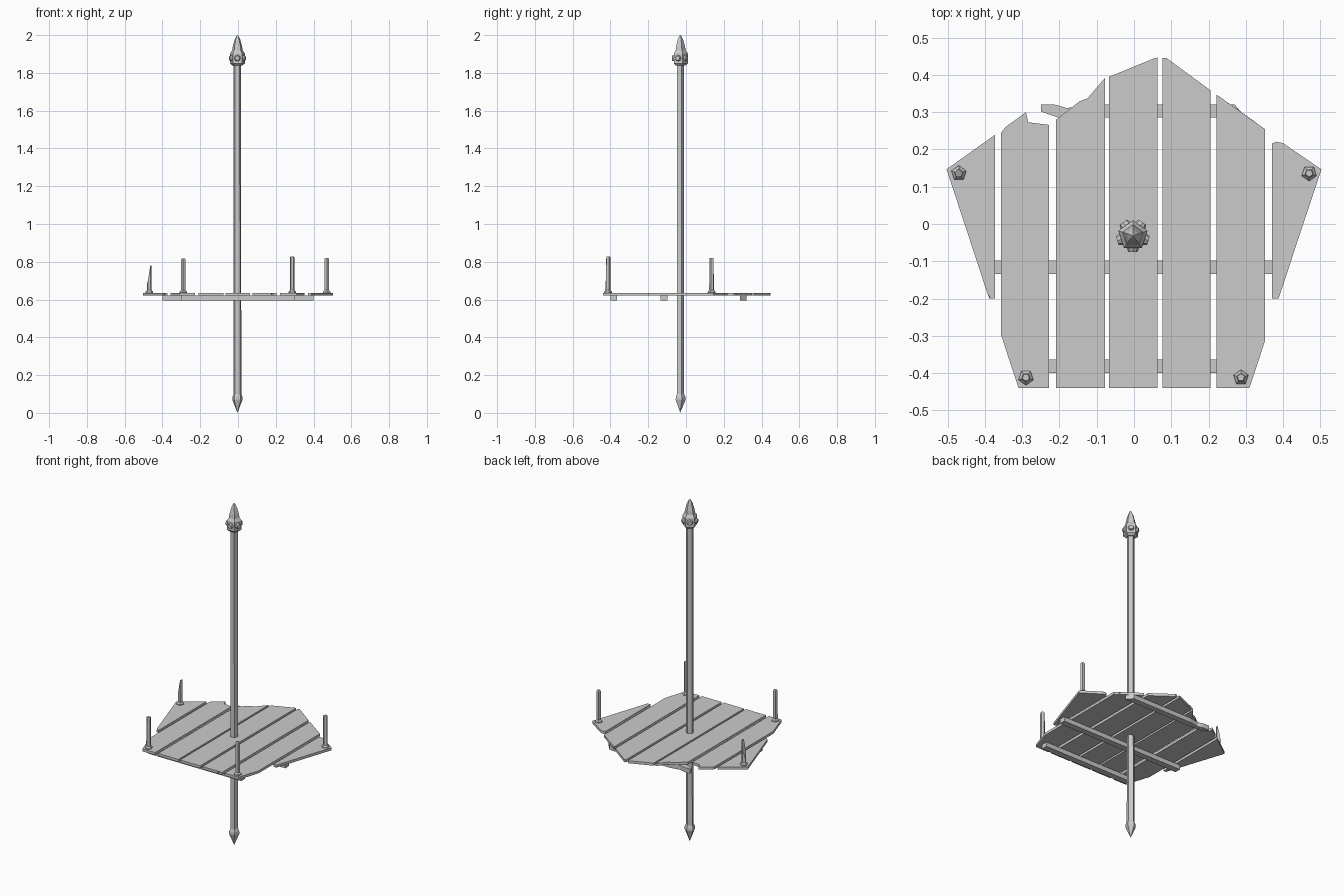
import bpy, bmesh, math

if "Cube" in bpy.data.objects:
    bpy.data.objects.remove(bpy.data.objects["Cube"])

SIDES = 5
CX, CY = -0.003, -0.031      # centre of the mast


def finish(bm, name):
    bmesh.ops.recalc_face_normals(bm, faces=bm.faces)
    me = bpy.data.meshes.new(name)
    bm.to_mesh(me)
    bm.free()
    ob = bpy.data.objects.new(name, me)
    bpy.context.collection.objects.link(ob)
    return ob


def lathe(name, x, y, rings, turn=90):
    """Five-sided turned part; rings are (radius, z), radius 0 makes a tip."""
    bm = bmesh.new()
    loops = []
    for r, z in rings:
        if r == 0:
            loops.append([bm.verts.new((x, y, z))] * SIDES)
        else:
            loops.append([bm.verts.new((x + r * math.cos(a), y + r * math.sin(a), z))
                          for a in (math.radians(turn + i * 360 / SIDES) for i in range(SIDES))])
    for lo, hi in zip(loops, loops[1:]):
        for i in range(SIDES):
            j = (i + 1) % SIDES
            bm.faces.new(list(dict.fromkeys((lo[i], lo[j], hi[j], hi[i]))))
    for loop, (r, z) in ((loops[0], rings[0]), (loops[-1], rings[-1])):
        if r:
            bm.faces.new(loop)
    return finish(bm, name)


def slab(name, low_pts, z0, z1, high_pts=None):
    """Extruded outline; the upper outline may differ to slope chips and cracks."""
    bm = bmesh.new()
    low = [bm.verts.new((x, y, z0)) for x, y in low_pts]
    high = [bm.verts.new((x, y, z1)) for x, y in high_pts or low_pts]
    n = len(low)
    for i in range(n):
        j = (i + 1) % n
        bm.faces.new((low[i], low[j], high[j], high[i]))
    caps = [bm.faces.new(low), bm.faces.new(high)]
    bmesh.ops.triangulate(bm, faces=caps)
    return finish(bm, name)


# Mast with pointed foot
lathe("mast", CX, CY, [(0, 0), (0.029, 0.07), (0.028, 0.085), (0.0215, 0.1), (0.0205, 1.85)])

# Collar, spike and round studs at the top
lathe("collar", CX, CY, [(0.026, 1.838), (0.041, 1.85), (0.041, 1.903), (0.03, 1.918)])
lathe("spike", CX, CY, [(0.03, 1.913), (0.026, 1.94), (0.016, 1.975), (0.006, 1.995), (0, 2.0)])
for k in range(SIDES):
    a = math.radians(270 + 72 * k)
    bm = bmesh.new()
    bmesh.ops.create_cone(bm, cap_ends=True, segments=8, radius1=0.018, radius2=0.012, depth=0.014)
    stud = finish(bm, f"stud_{k + 1}")
    stud.location = (CX + 0.037 * math.cos(a), CY + 0.037 * math.sin(a), 1.878)
    stud.rotation_euler = (0, math.pi / 2, a)


# Deck: a pentagon cut into seven planks
def front_edge(x):
    x = abs(x)
    y = -0.44 + max(0, x - 0.31) * 3.04
    return max(y, -0.2) if x > 0.36 else y


def back_edge(x):
    return 0.505 - 0.712 * abs(x)


def plank(name, x0, x1, worn=None, crack=None):
    """worn replaces the back edge (right to left); crack is (x, tip y, half width)."""
    knees = [x for x in (-.388, -.31, .31, .388) if x0 < x < x1]
    front = [(x, front_edge(x)) for x in [x0, *knees, x1]]
    back = worn or [(x, back_edge(x)) for x in (x1, x0)]
    low, high = front + back, front + back
    if crack:
        cx, tip, w = crack
        at_front = tip < 0
        edge = front_edge if at_front else back_edge
        s = 1 if at_front else -1
        notch = [(cx - s * w, edge(cx - w * s)), (cx, tip), (cx + s * w, edge(cx + w * s))]
        # the split is narrower and shorter on the underside
        thin = [(cx + (x - cx) * .3, edge(cx) + (y - edge(cx)) * .5) for x, y in notch]
        if at_front:
            i = sum(x < cx - w for x, y in front)
        else:
            i = len(front) + sum(x > cx + w for x, y in back)
        low, high = low[:i] + thin + low[i:], high[:i] + notch + high[i:]
    # drop the doubled point where front and back edges meet
    keep = [i for i in range(len(low)) if math.dist(low[i], low[i - 1]) > .002]
    slab(name, [low[i] for i in keep], 0.621, 0.636, [high[i] for i in keep])


plank("plank_1", -.503, -.373, crack=(-.389, -.08, .004))
plank("plank_2", -.357, -.228, worn=[(-.228, .266), (-.284, .273), (-.29, .30), (-.345, .26), (-.357, .245)])
plank("plank_3", -.209, -.078, worn=[(-.078, .392), (-.125, .337), (-.145, .33), (-.209, .28)])
plank("plank_4", -.067, .063, worn=[(.063, .447), (.055, .445), (-.067, .395)])
plank("plank_5", .077, .205, worn=[(.205, .359), (.088, .445), (.077, .445)], crack=(.181, -.245, .006))
plank("plank_6", .222, .352, crack=(.328, .19, .004))
plank("plank_7", .37, .503, worn=[(.503, .147), (.40, .217), (.383, .221), (.37, .216)])

# Battens under the deck, the rear one splintered
for name, y, half in (("middle_batten", -.116, .40), ("front_batten", -.382, .30)):
    slab(name, [(-half, y - .018), (half, y - .018), (half, y + .018), (-half, y + .018)], 0.595, 0.622)
slab("rear_batten", [(-.25, .302), (-.205, .286), (.30, .286), (.27, .321), (-.12, .321),
                     (-.18, .311), (-.21, .32), (-.25, .321)], 0.595, 0.622)

# Corner pegs with flared feet
pegs = [(-.29, -.412, .817), (.287, -.412, .828), (.47, .136, .82), (-.47, .136, .73)]
for k, (x, y, top) in enumerate(pegs):
    peg = lathe(f"peg_{k + 1}", x, y,
                [(0.021, 0.634), (0.021, 0.641), (0.013, 0.65), (0.0125, top - .004), (0.010, top)],
                turn=18 if k % 2 else 54)

# Last peg is snapped off to a sharp splinter on its inner side
for v in peg.data.vertices:
    if v.co.z > 0.72:
        v.co.z += (v.co.x + .47) * 4.0
        if v.co.x > -.466:
            v.co.z = max(v.co.z, .78)
